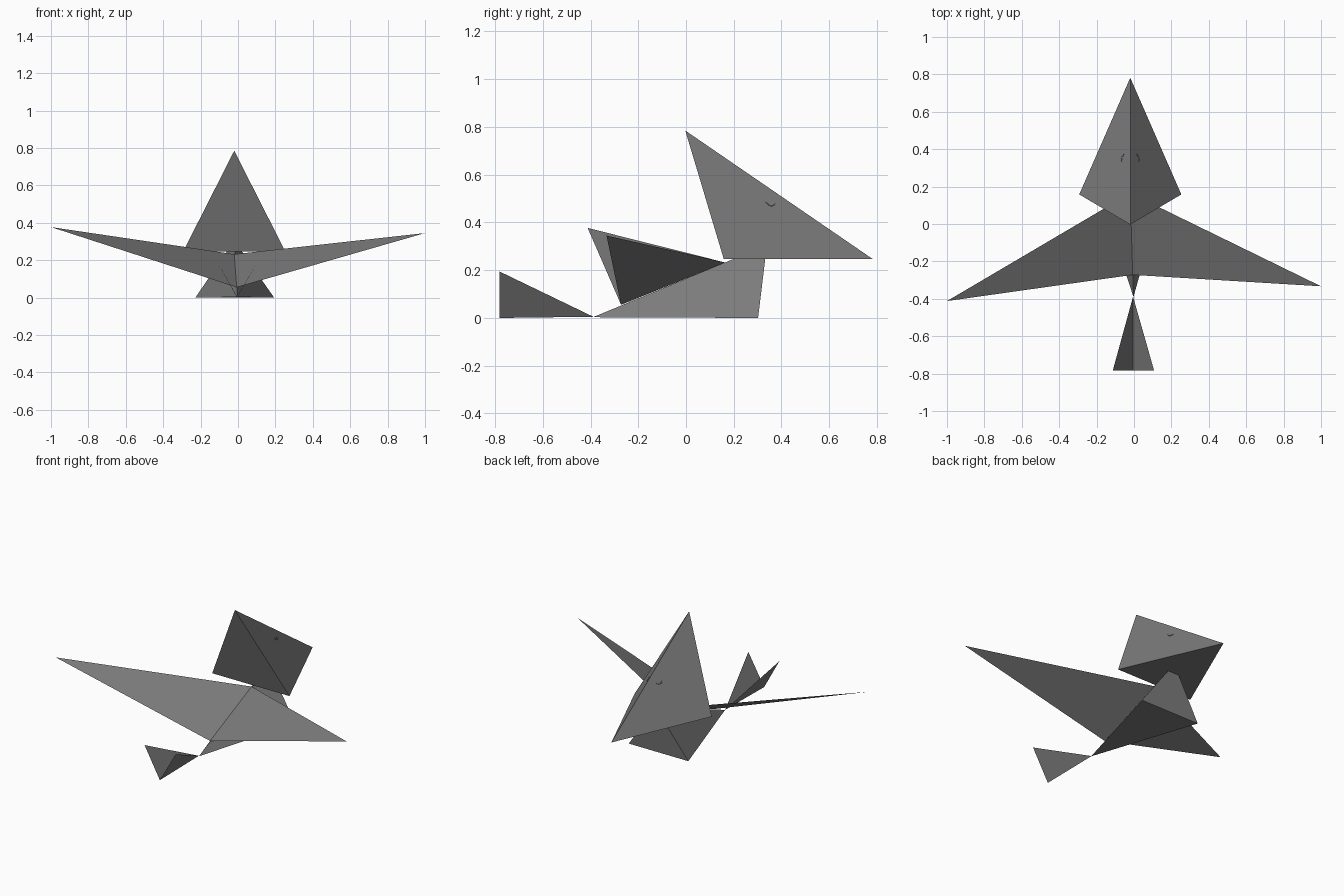
import bpy

if "Cube" in bpy.data.objects:
    bpy.data.objects.remove(bpy.data.objects["Cube"])

CX = -0.02  # ridge line of the folded paper body

# Dark grey paper
paper = bpy.data.materials.new("dark_paper")
paper.diffuse_color = (0.2, 0.2, 0.2, 1)
paper.use_nodes = True
paper.node_tree.nodes["Principled BSDF"].inputs["Base Color"].default_value = paper.diffuse_color


def add(name, data):
    data.materials.append(paper)
    ob = bpy.data.objects.new(name, data)
    bpy.context.collection.objects.link(ob)
    return ob


def make(name, verts, faces):
    me = bpy.data.meshes.new(name)
    me.from_pydata(verts, [], faces)
    me.update()
    return add(name, me)


def tetra(name, a, b, c, d):
    # a, b, c, d ordered so that all faces point outward
    return make(name, [a, b, c, d], [(0, 1, 2), (0, 2, 3), (0, 3, 1), (1, 3, 2)])


# Head: crest, left cheek, right cheek, beak (listed for outward faces)
crest, beak = (CX, -0.003, 0.785), (CX, 0.782, 0.247)
tetra("head", crest, (CX - 0.273, 0.158, 0.247), (CX + 0.273, 0.158, 0.247), beak)

# Body: wedge rising from the tail joint up into the head
tetra("body", (CX, 0.339, 0.305), (-0.003, -0.39, 0.003),
      (CX + 0.213, 0.302, 0.0), (CX - 0.208, 0.302, 0.0))

# Wings: single folded sheets sharing the ridge as their root
root_front, root_rear = (CX, 0.165, 0.232), (-0.007, -0.272, 0.055)
make("left_wing", [root_front, (-1.0, -0.412, 0.377), root_rear], [(0, 1, 2)])
make("right_wing", [root_front, root_rear, (1.0, -0.333, 0.345)], [(0, 1, 2)])

# Tail: two sheets spreading upward from a keel
joint, keel = (-0.005, -0.388, 0.005), (-0.005, -0.782, 0.0)
make("tail", [joint, keel, (-0.113, -0.782, 0.195), (0.107, -0.782, 0.195)],
     [(0, 2, 1), (0, 1, 3)])

# Closed eyes: tiny arcs lying on the slanted sides of the head
arc = [(0.335, 0.485), (0.345, 0.474), (0.358, 0.469), (0.372, 0.476)]
for side, name in ((-1, "left_eye"), (1, "right_eye")):
    cu = bpy.data.curves.new(name, 'CURVE')
    cu.dimensions = '3D'
    cu.bevel_depth = 0.003
    cu.bevel_resolution = 0
    cu.use_fill_caps = True
    sp = cu.splines.new('POLY')
    sp.points.add(len(arc) - 1)
    for p, (y, z) in zip(sp.points, arc):
        drop = (0.785 - z) / 0.538               # position on the head plane
        out = (drop * 0.785 - 0.003 - y) / 0.624 * 0.273
        p.co = (CX + side * out, y, z, 1)
    add(name, cu)
